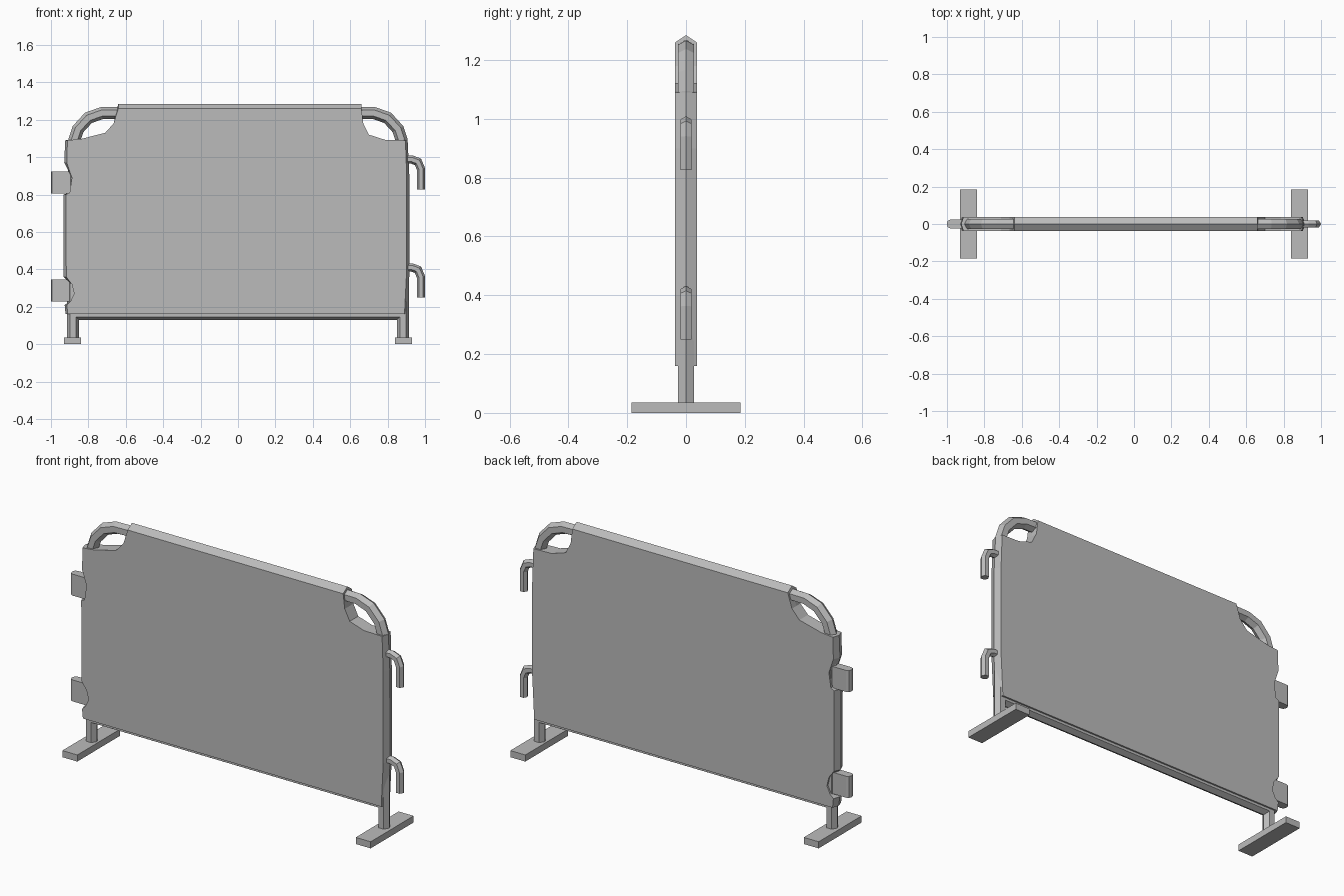
import bpy
import bmesh
from mathutils import Vector

cube = bpy.data.objects.get("Cube")
if cube:
    bpy.data.objects.remove(cube, do_unlink=True)

grey = bpy.data.materials.new("light_grey")
grey.use_nodes = True
grey.diffuse_color = (0.5, 0.5, 0.5, 1)
grey.node_tree.nodes["Principled BSDF"].inputs["Base Color"].default_value = grey.diffuse_color


def finish(name, bm):
    bmesh.ops.recalc_face_normals(bm, faces=bm.faces)
    mesh = bpy.data.meshes.new(name)
    bm.to_mesh(mesh)
    bm.free()
    mesh.materials.append(grey)
    obj = bpy.data.objects.new(name, mesh)
    bpy.context.collection.objects.link(obj)
    return obj


def box(name, center, size, bevel=0.0):
    bm = bmesh.new()
    bmesh.ops.create_cube(bm, size=1)
    for v in bm.verts:
        v.co = Vector(a * s + c for a, s, c in zip(v.co, size, center))
    if bevel:
        # round only the upright edges of the outer end
        edges = [e for e in bm.edges if all(v.co.x < center[0] for v in e.verts)
                 and abs(e.verts[0].co.z - e.verts[1].co.z) > 0.01]
        bmesh.ops.bevel(bm, geom=edges, offset=bevel, segments=2,
                        profile=0.5, affect='EDGES')
    return finish(name, bm)


def tube(name, path, radius):
    """Six-sided tube swept along a path of (x, z) points with mitred bends."""
    pts = [Vector((x, 0, z)) for x, z in path]
    bm = bmesh.new()
    rings = []
    for i, p in enumerate(pts):
        a = (p - pts[i - 1]).normalized() if i else (pts[1] - p).normalized()
        b = (pts[i + 1] - p).normalized() if i < len(pts) - 1 else a
        t = (a + b).normalized()
        side = Vector((t.z, 0, -t.x)) / t.dot(a)
        ring = []
        for c, s in ((1, 0), (.5, .87), (-.5, .87), (-1, 0), (-.5, -.87), (.5, -.87)):
            ring.append(bm.verts.new(p + side * radius * c + Vector((0, radius * s, 0))))
        rings.append(ring)
    for r0, r1 in zip(rings, rings[1:]):
        for k in range(6):
            n = (k + 1) % 6
            bm.faces.new((r0[k], r0[n], r1[n], r1[k]))
    bm.faces.new(rings[0])
    bm.faces.new(rings[-1])
    return finish(name, bm)


# Tubular frame: one bent hoop and a bottom rail
half = [(.882, .02), (.882, .5), (.875, 1.09), (.855, 1.15),
        (.80, 1.21), (.73, 1.235), (.64, 1.237)]
tube("frame_hoop", [(-x, z) for x, z in half] + half[::-1], 0.032)
tube("bottom_rail", [(-.88, .162), (.88, .162)], 0.032)

# Fabric cover: outline with a ridge along the side and top edges
# each entry is x, z, and the outward push of the ridge in x and z
outline = [
    (-.91, .16, -.012, 0), (-.915, .21, -.012, 0), (-.895, .23, 0, 0),
    (-.876, .27, 0, 0), (-.888, .32, 0, 0), (-.918, .36, -.016, 0),
    (-.92, .80, -.014, 0), (-.90, .81, 0, 0), (-.888, .89, 0, 0),
    (-.915, .97, -.014, 0), (-.912, 1.09, -.012, 0),
    (-.84, 1.097, 0, 0), (-.71, 1.13, 0, 0), (-.665, 1.18, 0, 0),
    (-.64, 1.26, 0, .025), (.66, 1.26, 0, .025),
    (.67, 1.18, 0, 0), (.70, 1.12, 0, 0), (.785, 1.093, 0, 0),
    (.895, 1.09, .012, 0), (.902, .9, .014, 0), (.902, .4, .016, 0),
    (.89, .16, .014, 0),
]
bm = bmesh.new()
front = [bm.verts.new((x, -.037, z)) for x, z, _, _ in outline]
ridge = [bm.verts.new((x + dx, 0, z + dz)) for x, z, dx, dz in outline]
back = [bm.verts.new((x, .037, z)) for x, z, _, _ in outline]
for a, b in ((front, ridge), (ridge, back)):
    for k in range(len(outline)):
        n = (k + 1) % len(outline)
        bm.faces.new((a[k], a[n], b[n], b[k]))
bm.faces.new(front)
bm.faces.new(back)
finish("fabric_cover", bm)

# Feet
for side, sx in (("left", 1), ("right", -1)):
    box(side + "_foot", (sx * .885, 0, .018), (.09, .37, .036))

# Coupling plates on one side and matching hooks on the other
for level, dz in (("lower", 0), ("upper", .577)):
    box(level + "_coupling_plate", (-.935, 0, .287 + dz), (.13, .046, .117), .018)
    hook = [(.88, .41), (.93, .41), (.962, .398), (.978, .36), (.978, .25)]
    tube(level + "_hook", [(x, z + dz) for x, z in hook], 0.022)
